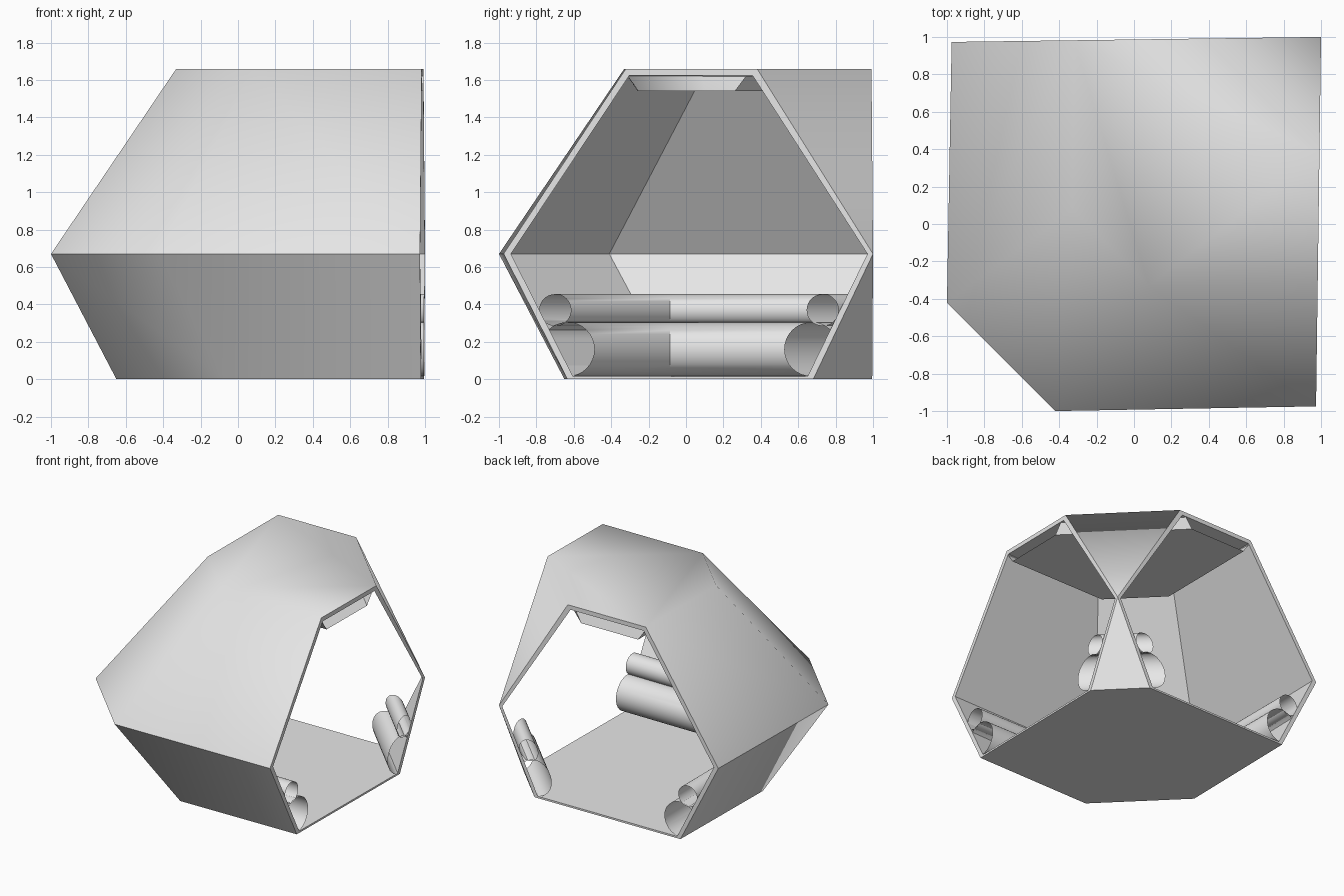
import bpy, bmesh
from math import sin, cos, pi, radians

if "Cube" in bpy.data.objects:
    bpy.data.objects.remove(bpy.data.objects["Cube"])

grey = bpy.data.materials.new("light_grey")
grey.use_nodes = True
grey.diffuse_color = (0.8, 0.8, 0.8, 1)
grey.node_tree.nodes["Principled BSDF"].inputs["Base Color"].default_value = (0.8, 0.8, 0.8, 1)


def finish(bm, name):
    mesh = bpy.data.meshes.new(name)
    bm.to_mesh(mesh)
    bm.free()
    mesh.materials.append(grey)
    obj = bpy.data.objects.new(name, mesh)
    bpy.context.collection.objects.link(obj)
    return obj


def smooth(obj, degrees):
    bpy.ops.object.select_all(action='DESELECT')
    obj.select_set(True)
    bpy.context.view_layer.objects.active = obj
    bpy.ops.object.shade_smooth_by_angle(angle=radians(degrees))


def end(v):
    """Position of the slightly skewed doorway planes."""
    return 0.9865 + 0.0135 * v


def plan(outer, bend, inner):
    """Corner-shaped outline, mirrored about the diagonal."""
    o = outer * 0.975
    half = [(end(o), o), (bend, outer)]
    return half + [(y, x) for x, y in reversed(half)] + [(inner, end(inner)), (end(inner), inner)]


def levels(bm, rows):
    return [[bm.verts.new((x, y, z)) for x, y in plan(o, b, i)] for o, b, i, z in rows]


# Hull: outer and inner skins joined by rims around the two doorways
bm = bmesh.new()
skins = [
    levels(bm, [(-0.65, -0.07, 0.68, 0), (-1, -0.42, 1, 0.67), (-0.33, 0.08, 0.38, 1.66)]),
    levels(bm, [(-0.62, -0.06, 0.65, 0.015), (-0.96, -0.41, 0.97, 0.67), (-0.31, 0.09, 0.355, 1.625)]),
]
outer_faces = []
for k, skin in enumerate(skins):
    faces = [bm.faces.new(skin[0]), bm.faces.new(skin[2])]
    for low, high in zip(skin, skin[1:]):
        for a in (0, 1, 2, 4):
            faces.append(bm.faces.new((low[a], low[a + 1], high[a + 1], high[a])))
    if k == 0:
        outer_faces = faces
for f in outer_faces:
    f.smooth = True
for a, b in ((0, 5), (3, 4)):
    loops = [[s[l][a] for l in range(3)] + [s[l][b] for l in (2, 1, 0)] for s in skins]
    for n in range(6):
        m = (n + 1) % 6
        bm.faces.new((loops[0][n], loops[0][m], loops[1][m], loops[1][n]))
bmesh.ops.remove_doubles(bm, verts=bm.verts, dist=0.0005)
bmesh.ops.recalc_face_normals(bm, faces=bm.faces)
for e in bm.edges:
    zs = [v.co.z for v in e.verts]
    level_edge = abs(zs[0] - zs[1]) < 0.001 and zs[0] < 1
    mixed = any(not f.smooth for f in e.link_faces)
    e.smooth = not (level_edge or mixed)
finish(bm, "corridor_hull")


# Pipes: round sections trimmed by the sloping lower wall
def pipe(name, centre, z0, radius, side, sides=32):
    bm = bmesh.new()
    bend = -0.085
    rings = []
    for n in range(sides):
        t = 2 * pi * n / sides
        z = max(z0 + radius * sin(t), 0.016)
        off = centre + radius * cos(t)
        if side < 0:
            off = max(off, -0.62 - 0.5 * z)
            path = [(end(off), off), (bend, off), (off, bend), (off, end(off))]
        else:
            off = min(off, 0.65 + 0.47 * z)
            path = [(end(off), off), (off, end(off))]
        rings.append([bm.verts.new((x, y, z)) for x, y in path])
    for n in range(sides):
        p, q = rings[n], rings[(n + 1) % sides]
        for s in range(len(p) - 1):
            bm.faces.new((p[s], p[s + 1], q[s + 1], q[s]))
    bmesh.ops.recalc_face_normals(bm, faces=bm.faces)
    smooth(finish(bm, name), 35)


pipe("outer_small_pipe", -0.70, 0.37, 0.085, -1)
pipe("outer_large_pipe", -0.635, 0.16, 0.145, -1)
pipe("inner_small_pipe", 0.73, 0.37, 0.085, 1)
pipe("inner_large_pipe", 0.67, 0.16, 0.145, 1)

# Ceiling duct: open-ended tray with sloping sides
bm = bmesh.new()
low, high = levels(bm, [(-0.26, 0.1, 0.26, 1.54), (-0.315, 0.09, 0.32, 1.62)])
bm.faces.new(low)
for a in (0, 1, 2, 4):
    bm.faces.new((low[a], low[a + 1], high[a + 1], high[a]))
bmesh.ops.recalc_face_normals(bm, faces=bm.faces)
smooth(finish(bm, "ceiling_duct"), 50)
